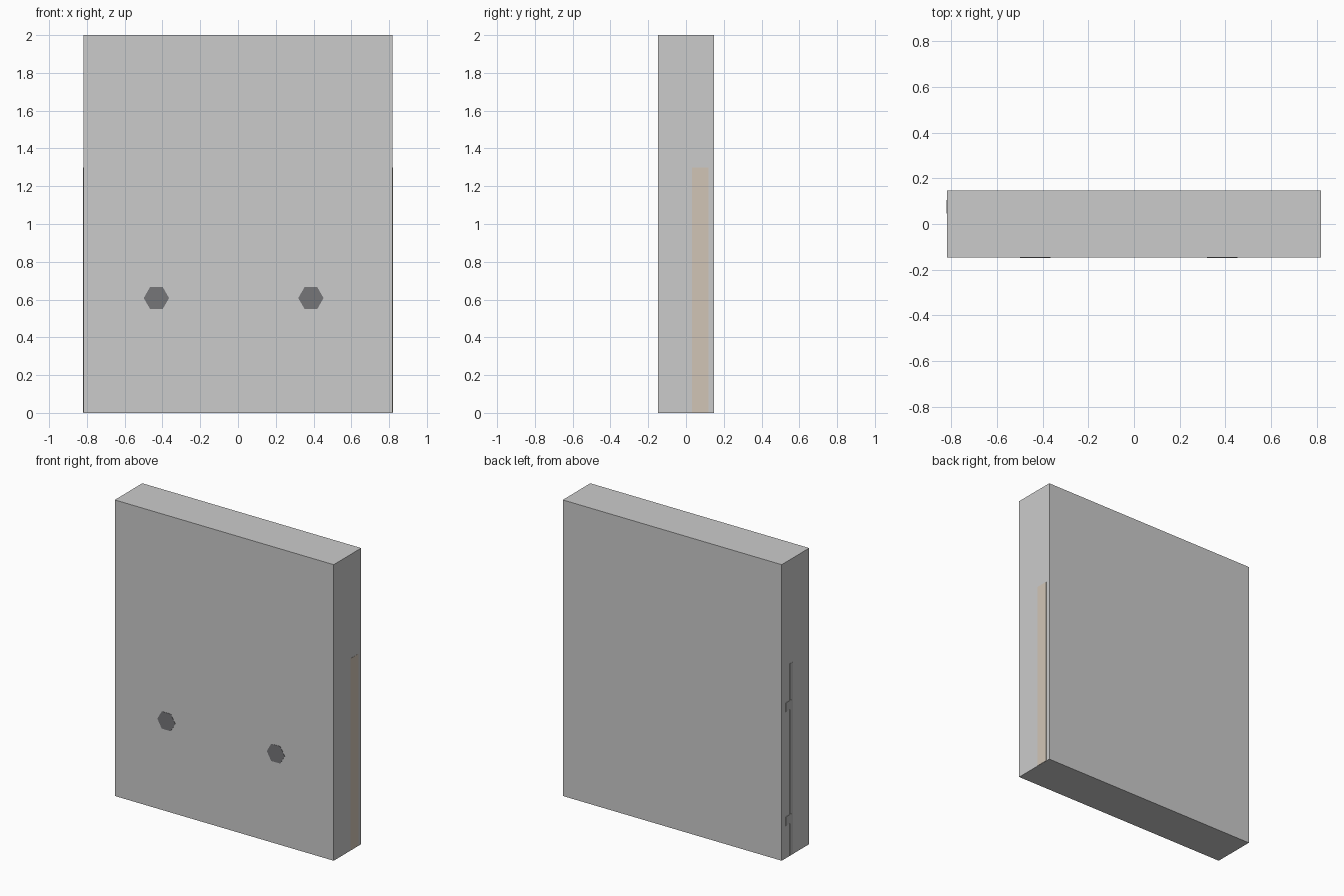
import bpy, math

if "Cube" in bpy.data.objects:
    bpy.data.objects.remove(bpy.data.objects["Cube"])

W, D, H = 1.636, 0.294, 2.0
LIP = 0.0015  # inlaid parts stand just proud of the slab


def material(name, rgb):
    m = bpy.data.materials.new(name)
    m.diffuse_color = (*rgb, 1)
    m.use_nodes = True
    m.node_tree.nodes["Principled BSDF"].inputs["Base Color"].default_value = m.diffuse_color
    return m


def finish(name, mat):
    o = bpy.context.object
    o.name = name
    if mat:
        o.data.materials.append(mat)
    return o


def box(name, lo, hi, mat=None):
    bpy.ops.mesh.primitive_cube_add(size=1, location=[(a + b) / 2 for a, b in zip(lo, hi)])
    o = finish(name, mat)
    o.scale = [b - a for a, b in zip(lo, hi)]
    bpy.ops.object.transform_apply(location=False, rotation=False, scale=True)
    return o


wood = material("pale_wood", (0.64, 0.56, 0.47))
dark = material("dark_metal", (0.18, 0.18, 0.19))
trim = material("grey_trim", (0.5, 0.5, 0.49))

# Main slab
box("wall_slab", (-W / 2, -D / 2, 0), (W / 2, D / 2, H))

# Door edge showing flush in the right side
box("door_edge", (W / 2 - 0.05, 0.033, 0.001), (W / 2 + LIP, 0.118, 1.298), wood)

# Narrow strip and two hinge plates in the left side
box("side_strip", (-W / 2 - LIP, 0.03, 0.001), (-W / 2 + 0.05, 0.062, 1.298), trim)
for i, z in enumerate((0.25, 1.02)):
    box(f"hinge_plate_{i + 1}", (-W / 2 - LIP * 1.5, 0.045, z - 0.03),
        (-W / 2 + 0.05, 0.105, z + 0.03), trim)

# Six-sided knobs in the front
for side, x in (("left", -0.432), ("right", 0.386)):
    bpy.ops.mesh.primitive_cylinder_add(vertices=6, radius=0.067, depth=0.05,
                                        location=(x, -D / 2 + 0.025 - LIP, 0.608),
                                        rotation=(math.pi / 2, 0, 0))
    o = finish(f"knob_{side}", dark)
    # Turn so that the flat sides face up and down
    o.rotation_euler = (math.pi / 2, math.pi / 6, 0)
